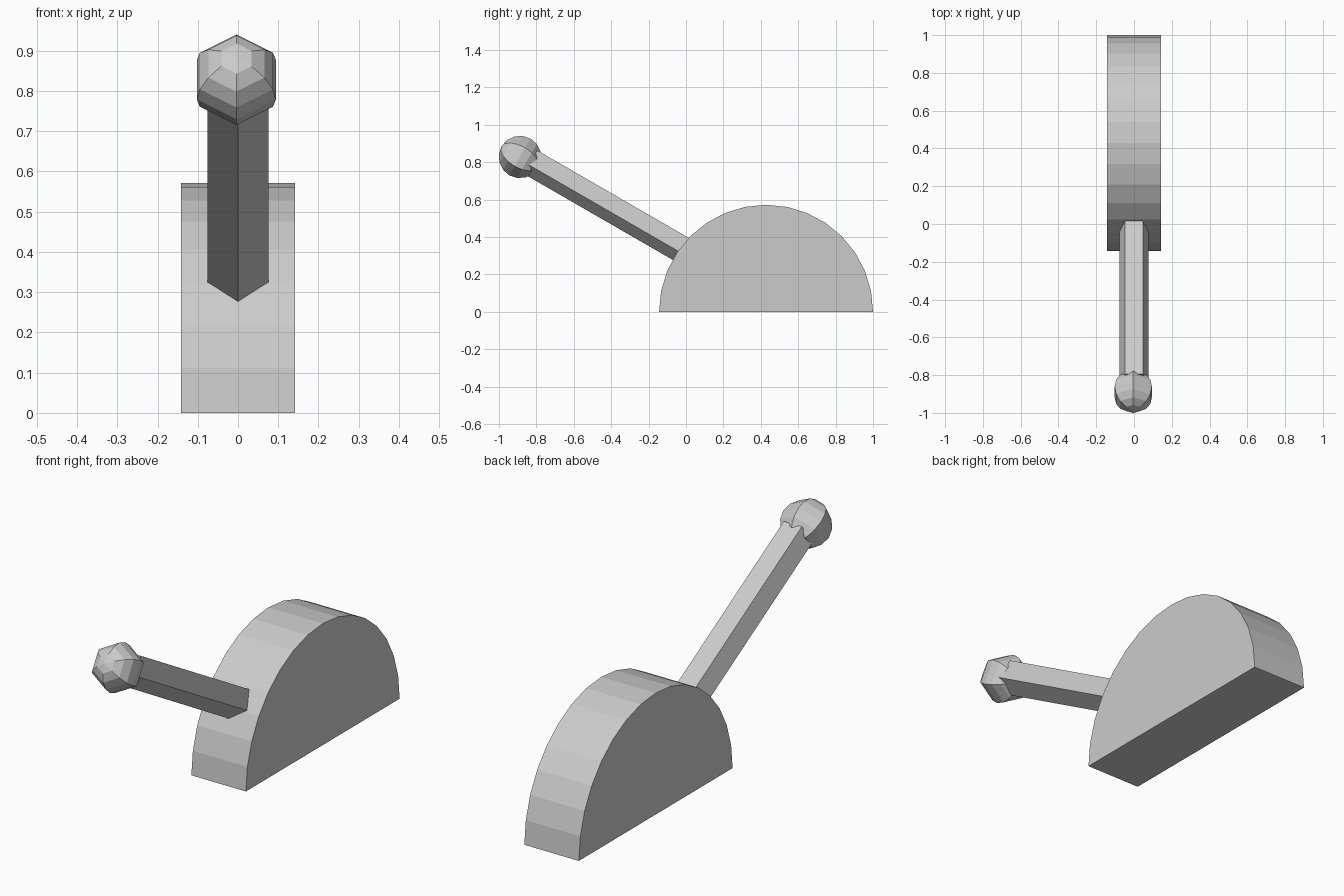
import bpy
from math import sin, cos, pi, radians
from mathutils import Vector

if "Cube" in bpy.data.objects:
    bpy.data.objects.remove(bpy.data.objects["Cube"])

TILT = radians(30)
AXIS = Vector((0, -cos(TILT), sin(TILT)))   # lever direction
UP = Vector((0, sin(TILT), cos(TILT)))      # perpendicular to the lever
SIDE = Vector((1, 0, 0))


def make(name, verts, faces):
    mesh = bpy.data.meshes.new(name)
    mesh.from_pydata(verts, [], faces)
    obj = bpy.data.objects.new(name, mesh)
    bpy.context.collection.objects.link(obj)
    return obj


def loft(name, rings, poles=None):
    """Join equal rings; close with caps, or with fans to two pole points."""
    n = len(rings[0])
    verts = [v for r in rings for v in r]
    faces = [(k*n + i, k*n + (i+1) % n, (k+1)*n + (i+1) % n, (k+1)*n + i)
             for k in range(len(rings) - 1) for i in range(n)]
    last = (len(rings) - 1) * n
    if poles:
        a, b = len(verts), len(verts) + 1
        verts += poles
        faces += [(a, (i+1) % n, i) for i in range(n)]
        faces += [(b, last + i, last + (i+1) % n) for i in range(n)]
    else:
        faces += [tuple(reversed(range(n))), tuple(range(last, last + n))]
    return make(name, verts, faces)


def ring(center, radius, sides, start):
    """Regular polygon around the lever axis, first corner at angle start from UP."""
    return [center + radius * (UP * cos(start + 2*pi*i/sides) - SIDE * sin(start + 2*pi*i/sides))
            * 1.0 for i in range(sides)][::-1]


def fix_normals(obj):
    import bmesh
    bm = bmesh.new()
    bm.from_mesh(obj.data)
    bmesh.ops.recalc_face_normals(bm, faces=bm.faces)
    bm.to_mesh(obj.data)
    bm.free()


# half-round base
R, CY, HALF = 0.572, 0.428, 0.142
arc = [(CY + R*cos(pi*i/16), R*sin(pi*i/16)) for i in range(17)]
base = loft("half_round_base", [[Vector((x, y, z)) for y, z in arc] for x in (-HALF, HALF)])

# five-sided lever, ridge facing down
foot = UP * 0.285
lever = loft("lever_shaft", [ring(foot + AXIS*t, 0.08, 5, pi) for t in (0.0, 1.12)])

# low-poly knob, poles along the lever
c, r = Vector((-0.004, -0.888, 0.828)), 0.1135
knob = loft("lever_knob",
            [ring(c + AXIS*r*cos(pi*k/8), r*sin(pi*k/8), 6, 0) for k in range(1, 8)],
            [c + AXIS*r, c - AXIS*r])

for part in (base, lever, knob):
    fix_normals(part)
